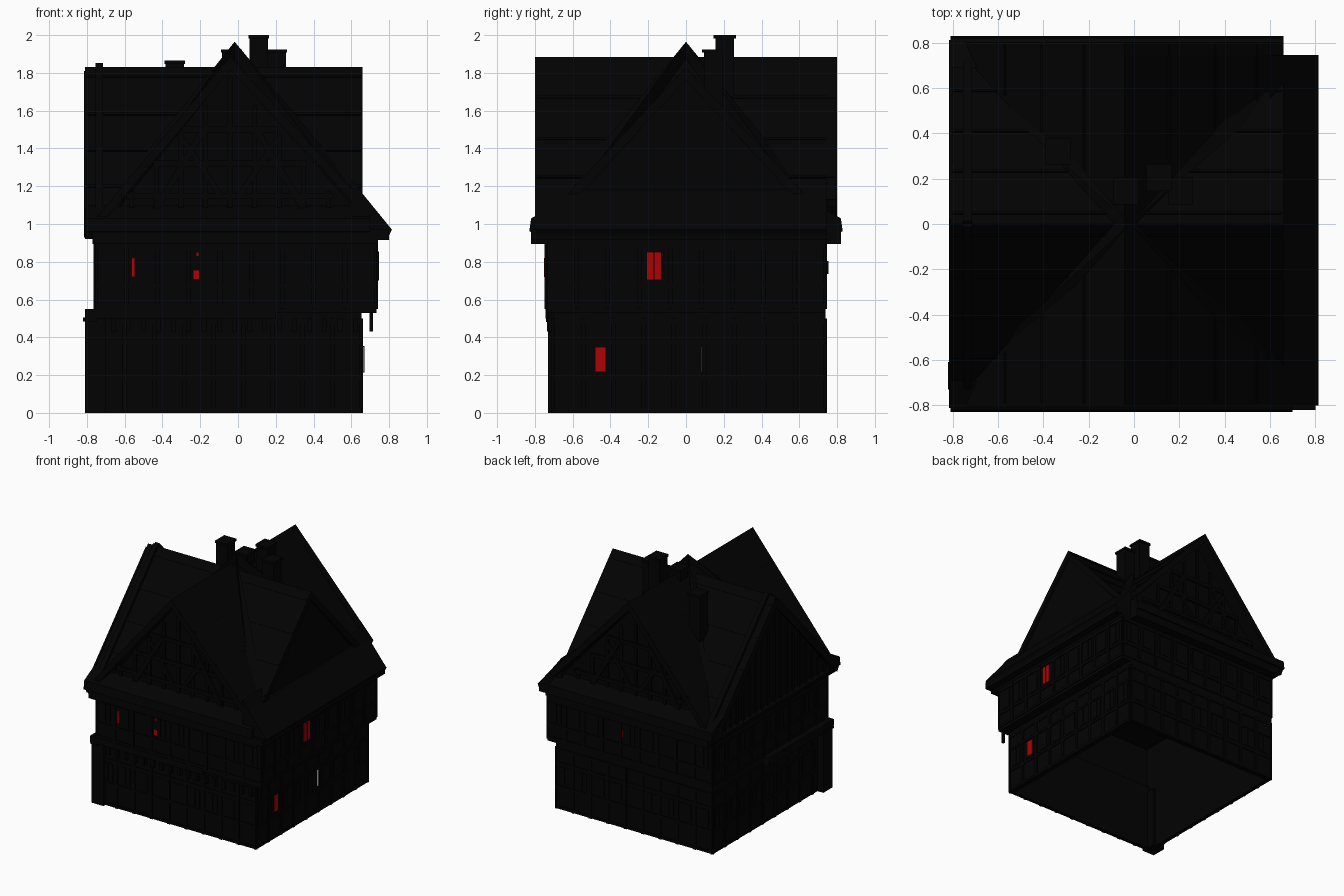
import bpy, bmesh, math
from mathutils import Vector, Matrix

cube = bpy.data.objects.get("Cube")
if cube:
    bpy.data.objects.remove(cube, do_unlink=True)


def material(name, color):
    m = bpy.data.materials.new(name)
    m.use_nodes = True
    m.diffuse_color = (*color, 1)
    m.node_tree.nodes["Principled BSDF"].inputs["Base Color"].default_value = (*color, 1)
    return m


PLASTER = material("sooty plaster", (.0008, .0008, .0008))
TIMBER = material("dark timber", (.0006, .0006, .0006))
ROOF = material("black tile", (.0007, .0007, .0007))
RED = material("red shutter", (.42, .001, .0015))
PALE = material("pale trim", (.6, .6, .6))
RIDGE_X = -.042


def finish(name, bm, mat):
    bmesh.ops.recalc_face_normals(bm, faces=bm.faces)
    me = bpy.data.meshes.new(name)
    bm.to_mesh(me)
    bm.free()
    me.materials.append(mat)
    ob = bpy.data.objects.new(name, me)
    bpy.context.collection.objects.link(ob)


def add_box(bm, lo, hi):
    lo, hi = Vector(lo), Vector(hi)
    size = Matrix.Diagonal((*(hi - lo), 1))
    bmesh.ops.create_cube(bm, size=1, matrix=Matrix.Translation((lo + hi) / 2) @ size)


def boxes(name, mat, items):
    bm = bmesh.new()
    for lo, hi in items:
        add_box(bm, lo, hi)
    finish(name, bm, mat)


def add_bar(bm, p, q, width, depth, normal):
    # straight beam from p to q; depth runs along the given normal
    p, q, n = Vector(p), Vector(q), Vector(normal).normalized()
    d = (q - p).normalized()
    side = d.cross(n).normalized()
    n = side.cross(d)
    rot = Matrix((side, n, d)).transposed().to_4x4()
    size = Matrix.Diagonal((width, depth, (q - p).length, 1))
    bmesh.ops.create_cube(bm, size=1, matrix=Matrix.Translation((p + q) / 2) @ rot @ size)


def prism(name, mat, pts, axis, a, b):
    # profile (horizontal, z) swept along x or y from a to b
    bm = bmesh.new()
    def put(t, h, z):
        return bm.verts.new((t, h, z) if axis == "x" else (h, t, z))
    ends = [[put(t, h, z) for h, z in pts] for t in (a, b)]
    for e in ends:
        bm.faces.new(e)
    n = len(pts)
    for i in range(n):
        j = (i + 1) % n
        bm.faces.new((ends[0][i], ends[0][j], ends[1][j], ends[1][i]))
    finish(name, bm, mat)


# Storeys: hollow shells, open underneath
def shell(name, x0, x1, y0, y1, z0, z1, t):
    boxes(name, PLASTER, [((x0, y0, z0), (x1, y0 + t, z1)), ((x0, y1 - t, z0), (x1, y1, z1)),
                          ((x0, y0 + t, z0), (x0 + t, y1 - t, z1)),
                          ((x1 - t, y0 + t, z0), (x1, y1 - t, z1))])


shell("ground_floor", -.755, .655, -.705, .738, 0, .53, .03)
shell("upper_floor", -.757, .732, -.742, .738, .53, .93, .03)
boxes("jetty_soffit", TIMBER, [((.63, -.742, .53), (.73, .738, .55)),
                               ((-.757, -.74, .53), (.64, -.68, .55))])
boxes("eaves_cornice", TIMBER, [((-.77, -.82, .895), (.742, .745, .97)),
                                ((.742, -.82, .915), (.8, .745, .97)),
                                ((-.77, .745, .895), (.66, .82, .97))])
boxes("corner_post", TIMBER, [((-.81, -.73, 0), (-.7, -.61, .5))])
boxes("floor_ledge", TIMBER, [((-.81, -.745, .5), (.2, -.7, .55)),
                              ((-.81, -.74, .48), (-.75, .09, .55)),
                              ((-.82, -.73, .485), (-.75, -.61, .505))])
boxes("corner_pendant", TIMBER, [((.695, -.73, .43), (.715, -.71, .53))])

# Attic cores under the crossing roofs
prism("attic_front_back", PLASTER, [(-.74, .95), (.74, .95), (RIDGE_X, 1.82)], "y", -.7, .7)
prism("attic_sides", PLASTER, [(-.74, .95), (.74, .95), (0, 1.77)], "x", -.79, .645)


def gable_roof(name, axis, centre, ridge, a, b, foot=(.81, .96)):
    outer = [(-.81, .96), (centre, ridge), foot]
    inner = [(foot[0] - .02, foot[1] - .04), (centre, ridge - .07), (-.79, .92)]
    prism(name, ROOF, outer + inner, axis, a, b)


gable_roof("long_roof", "y", RIDGE_X, 1.885, -.8, .745)
gable_roof("long_roof_back_edge", "y", RIDGE_X, 1.885, .745, .8, (.66, 1.13))
gable_roof("cross_roof", "x", 0, 1.83, -.81, .66)

# Skirt roofs at the foot of the gables
for name, s, end in (("front_skirt", -1, .7), ("back_skirt", 1, .66)):
    prism(name, ROOF, [(s * .69, 1.1), (s * .82, 1.03), (s * .83, .96), (s * .69, .94)],
          "x", -.81, end)
prism("left_skirt", ROOF, [(.6, 1.24), (.66, 1.16), (.815, .97), (.79, .93), (.6, .95)],
      "y", -.8, .745)

# Boards along the four valleys, tapering to a common point
bm = bmesh.new()
drop = Vector((0, 0, -.09))
for sx in (-1, 1):
    for sy in (-1, 1):
        w = Vector((-sy, sx, 0)) * .04
        foot = Vector((sx * .7, sy * .7, 1.055))
        ring = [bm.verts.new(v) for v in (Vector((-.018, 0, 1.965)), foot + w, foot - w)]
        low = [bm.verts.new(v.co + drop) for v in ring]
        bm.faces.new(ring)
        bm.faces.new(low[::-1])
        for i in range(3):
            j = (i + 1) % 3
            bm.faces.new((ring[i], ring[j], low[j], low[i]))
finish("valley_boards", bm, ROOF)

# Raised tile courses and verge strips on the slopes
bm = bmesh.new()
for s in (-1, 1):
    for z in (1.25, 1.45, 1.67):
        h = RIDGE_X + (s * .81 - RIDGE_X) * (1.885 - z) / .925
        n = (s * .93, 0, .81)
        for e in (-1, 1):
            add_bar(bm, (h, e * .79, z), (h, e * abs(h), z), .015, .012, n)
    for z in (1.2, 1.39, 1.58, 1.78):
        h = s * .81 * (1.83 - z) / .87
        n = (0, s * .87, .81)
        add_bar(bm, (-.8, h, z), (-abs(h), h, z), .015, .012, n)
        if abs(h) < .64:
            add_bar(bm, (.65, h, z), (abs(h), h, z), .015, .012, n)
    add_bar(bm, (-.735, 0, 1.84), (-.735, s * .8, .98), .04, .035, (0, s * .87, .81))
finish("tile_courses", bm, ROOF)

# Barge boards on the right gable
bm = bmesh.new()
for s in (-1, 1):
    add_bar(bm, (-.808, 0, 1.79), (-.808, s * .79, .95), .06, .015, (1, 0, 0))
finish("barge_boards", bm, TIMBER)

# Vertical cladding on the right gable
bm = bmesh.new()
for i in range(-8, 9):
    y = i * .08
    add_box(bm, (-.8, y - .012, .94), (-.785, y + .012, 1.74 - abs(y) * 1.1))
finish("gable_cladding", bm, TIMBER)

# Timber frames of the front and back gables
bm = bmesh.new()
for s in (-1, 1):
    y, n, c = s * .7, (0, 1, 0), RIDGE_X
    for z in (1.15, 1.32, 1.5):
        w = .72 * (1.8 - z) / .85
        add_bar(bm, (c - w, y, z), (c + w, y, z), .03, .03, n)
    for i in range(-4, 5):
        x = i * .13
        add_bar(bm, (c + x, y, 1), (c + x, y, 1.78 - abs(x) * 1.17), .025, .024, n)
    for e in (-1, 1):
        add_bar(bm, (c + e * .42, y, 1.03), (c + e * .14, y, 1.5), .035, .036, n)
        add_bar(bm, (c + e * .05, y, 1.15), (c + e * .25, y, 1.45), .03, .033, n)
finish("gable_timbers", bm, TIMBER)


# Wall frames: posts, rails and windows on each side of each storey
def wall(name, axis, pos, out, a, b, z0, z1, win):
    frame, glass = bmesh.new(), bmesh.new()

    def plate(bm, h0, h1, lo, hi, t):
        p, q = sorted((pos - out * .004, pos + out * t))
        if axis == "x":
            add_box(bm, (p, h0, lo), (q, h1, hi))
        else:
            add_box(bm, (h0, p, lo), (h1, q, hi))

    count = 9
    step = (b - a) / count
    for z in (z0 + .015, win[0] - .025, win[1] + .025, z1 - .015):
        plate(frame, a, b, z - .011, z + .011, .007)
    for i in range(count + 1):
        h = a + i * step
        plate(frame, max(a, h - .012), min(b, h + .012), z0, z1, .008)
    for i in range(count):
        h = a + (i + .5) * step
        plate(glass, h - .045, h + .045, win[0], win[1], .004)
        plate(frame, h - .006, h + .006, win[0], win[1], .0065)
    finish(name + "_frame", frame, TIMBER)
    finish(name + "_windows", glass, PLASTER)


for label, z0, z1, win, x0, x1, y0, y1 in (
        ("ground", 0, .5, (.21, .35), -.755, .655, -.705, .738),
        ("upper", .55, .9, (.7, .85), -.757, .732, -.742, .738)):
    wall(label + "_front", "y", y0, -1, x0, x1, z0, z1, win)
    wall(label + "_back", "y", y1, 1, x0, x1, z0, z1, win)
    wall(label + "_right", "x", x0, -1, y0, y1, z0, z1, win)
    wall(label + "_left", "x", x1, 1, y0, y1, z0, z1, win)

# Joist ends below the jetty
boxes("joist_ends", TIMBER,
      [((x - .012, -.735, .43), (x + .012, -.7, .5)) for x in [-.66 + .08 * i for i in range(17)]])

# Shutters, with dark dividers and boards behind the ones that stand open
boxes("red_shutters", RED, [((.732, -.207, .705), (.741, -.133, .853)),
                            ((.655, -.48, .22), (.664, -.425, .35)),
                            ((-.563, -.752, .72), (-.547, -.745, .82)),
                            ((-.235, -.747, .71), (-.207, -.74, .755)),
                            ((-.22, -.747, .83), (-.21, -.74, .85)),
                            ((.046, .738, .74), (.048, .755, .8))])
boxes("shutter_dividers", TIMBER, [((.732, -.172, .7), (.747, -.168, .855)),
                                   ((.048, .738, .735), (.056, .755, .805)),
                                   ((.655, .0815, .215), (.669, .09, .355))])
boxes("pale_edge", PALE, [((.655, .08, .22), (.668, .0815, .35))])

# Chimneys with flat caps
for name, x, y, top in (("tall_chimney", .11, .205, 2), ("left_chimney", .205, .145, 1.925),
                        ("middle_chimney", -.035, .145, 1.925), ("right_chimney", -.335, .32, 1.865)):
    boxes(name, ROOF, [((x - .05, y - .05, 1.3), (x + .05, y + .05, top - .01)),
                       ((x - .055, y - .06, top - .018), (x + .055, y + .06, top))])
